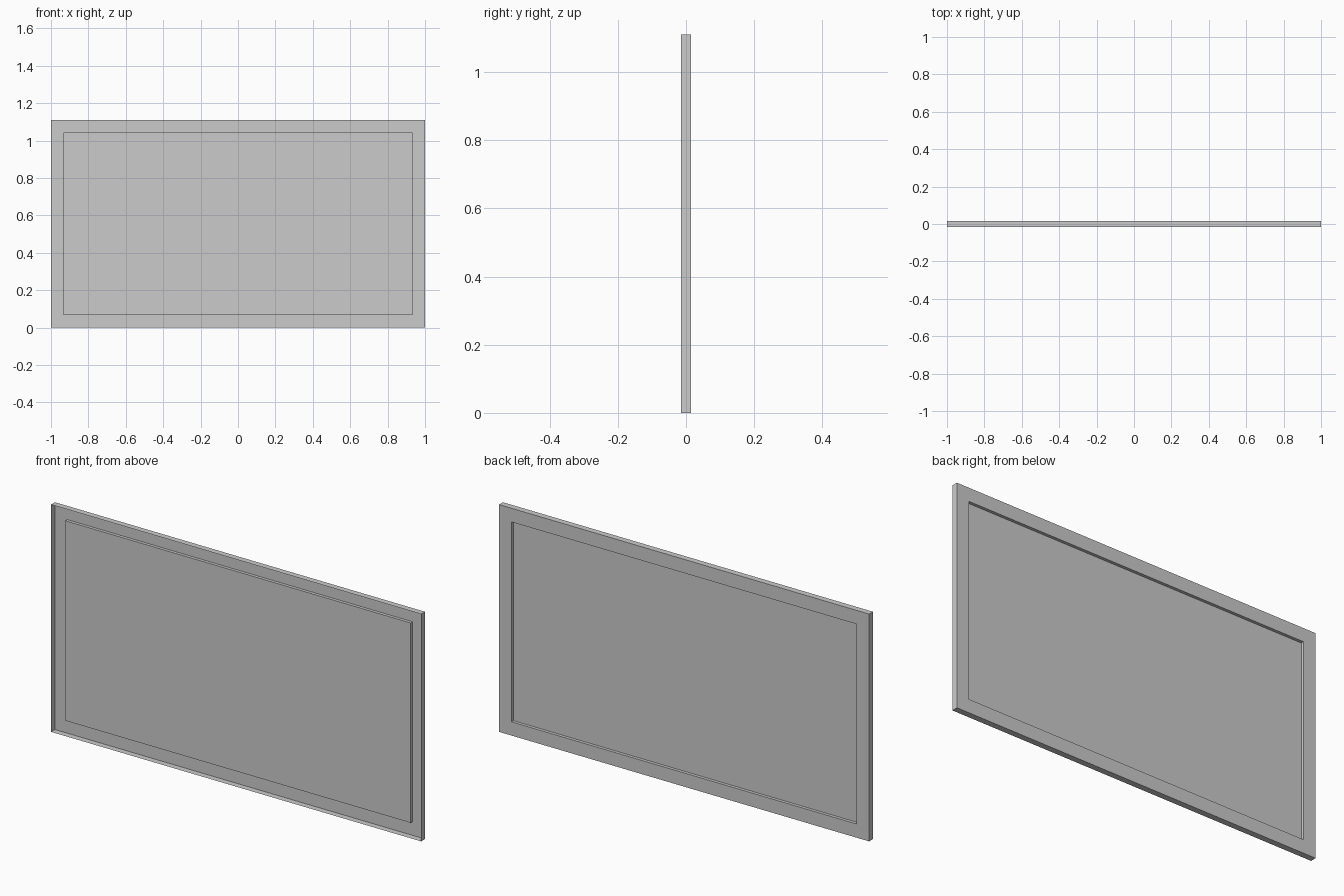
import bpy, bmesh
from mathutils import Matrix, Vector

if "Cube" in bpy.data.objects:
    bpy.data.objects.remove(bpy.data.objects["Cube"])

W, H, D = 2.0, 1.11, 0.03      # overall size
BORDER, RECESS = 0.067, 0.015  # back frame width and recess depth

# Shallow tray: box, open at the front
bm = bmesh.new()
bmesh.ops.create_cube(bm, size=1, matrix=Matrix.Translation((0, 0, H / 2)) @ Matrix.Diagonal((W, D, H, 1)))
bm.normal_update()
front = [f for f in bm.faces if f.normal.y < -0.9]
bmesh.ops.delete(bm, geom=front, context='FACES_ONLY')

# Inset the back face and duplicate its border to make the step
back = next(f for f in bm.faces if f.normal.y > 0.9)
bmesh.ops.inset_individual(bm, faces=[back], thickness=BORDER, use_even_offset=True)

# Press the centre panel forward with straight side walls
ext = bmesh.ops.extrude_discrete_faces(bm, faces=[back])
panel = ext["faces"][0]
bmesh.ops.translate(bm, vec=Vector((0, -RECESS, 0)), verts=panel.verts)

mesh = bpy.data.meshes.new("recessed_panel")
bm.to_mesh(mesh)
bm.free()
obj = bpy.data.objects.new("recessed_panel", mesh)
bpy.context.collection.objects.link(obj)
